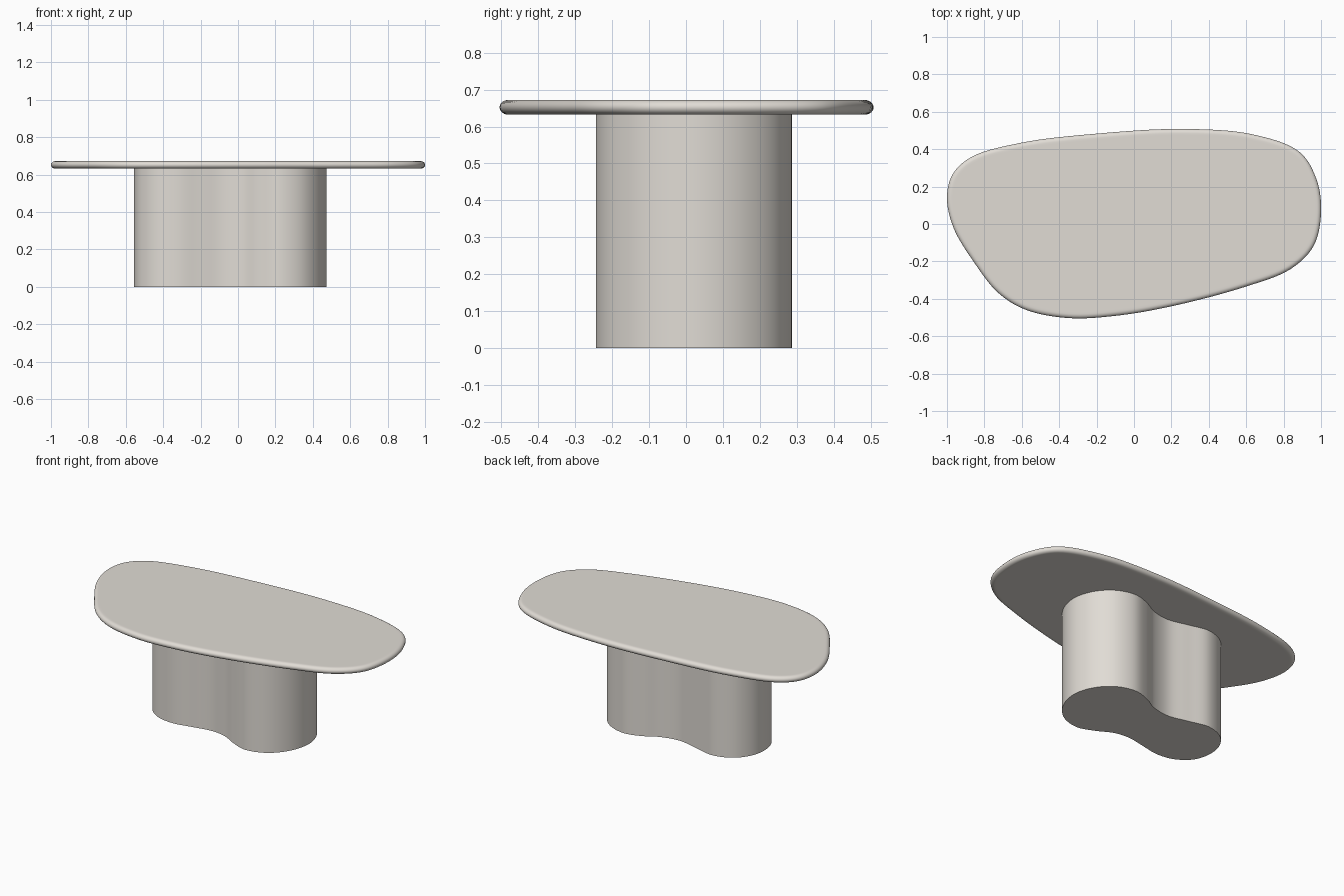
import bpy, bmesh, math
from mathutils import Vector

if "Cube" in bpy.data.objects:
    bpy.data.objects.remove(bpy.data.objects["Cube"])

stone = bpy.data.materials.new("warm_grey")
stone.diffuse_color = (0.75, 0.715, 0.665, 1)
stone.use_nodes = True
stone.node_tree.nodes["Principled BSDF"].inputs["Base Color"].default_value = stone.diffuse_color


def smooth_loop(pts, steps):
    """Closed Catmull-Rom curve through the points."""
    out, n = [], len(pts)
    for i in range(n):
        a, b, c, d = (Vector(pts[(i + k) % n]) for k in (-1, 0, 1, 2))
        # centripetal-style tangents keep uneven spacing smooth
        t0, t1, t2 = (max((q - p).length, 1e-6) ** 0.5 for p, q in ((a, b), (b, c), (c, d)))
        m1 = (c - b) + t1 * ((b - a) / t0 - (c - a) / (t0 + t1))
        m2 = (c - b) + t1 * ((d - c) / t2 - (d - b) / (t1 + t2))
        for s in range(steps):
            t = s / steps
            out.append((2*t**3 - 3*t*t + 1) * b + (t**3 - 2*t*t + t) * m1
                       + (3*t*t - 2*t**3) * c + (t**3 - t*t) * m2)
    return out


def loft(name, outline, profile):
    """Stack rings of the outline; profile is (inset, z) from bottom to top."""
    n = len(outline)
    normals = []
    for i in range(n):
        t = (outline[(i + 1) % n] - outline[i - 1]).normalized()
        normals.append(Vector((t.y, -t.x)))
    bm = bmesh.new()
    rings = [[bm.verts.new((*(p - nv * inset), z)) for p, nv in zip(outline, normals)]
             for inset, z in profile]
    for lo, hi in zip(rings, rings[1:]):
        for i in range(n):
            j = (i + 1) % n
            bm.faces.new((lo[i], lo[j], hi[j], hi[i]))
    caps = [bm.faces.new(rings[0][::-1]), bm.faces.new(rings[-1])]
    bm.normal_update()
    mesh = bpy.data.meshes.new(name)
    bm.to_mesh(mesh)
    bm.free()
    mesh.materials.append(stone)
    obj = bpy.data.objects.new(name, mesh)
    bpy.context.collection.objects.link(obj)
    bpy.ops.object.select_all(action='DESELECT')
    obj.select_set(True)
    bpy.context.view_layer.objects.active = obj
    bpy.ops.object.shade_smooth_by_angle(angle=math.radians(35))
    # flat caps stay perfectly flat-shaded
    for poly in mesh.polygons[-len(caps):]:
        poly.use_smooth = False
    return obj


# Pebble-shaped top with a rounded rim (counter-clockwise outline)
top_pts = [(1.0, 0.06), (0.977, 0.235), (0.885, 0.385), (0.63, 0.48), (0.25, 0.508),
           (-0.2, 0.483), (-0.6, 0.435), (-0.87, 0.358), (-0.97, 0.265), (-1.0, 0.14),
           (-0.965, -0.02), (-0.857, -0.202), (-0.727, -0.367), (-0.58, -0.458),
           (-0.35, -0.503), (-0.1, -0.491), (0.2, -0.44), (0.6, -0.334),
           (0.837, -0.241), (0.96, -0.118)]
Z0, Z1, INSET = 0.632, 0.672, 0.024
half = (Z1 - Z0) / 2
rim = []
for k in range(13):
    a = -math.pi / 2 + math.pi * k / 12
    rim.append((INSET * (1 - math.cos(a)), (Z0 + Z1) / 2 + half * math.sin(a)))
# thin flat border rings next to the caps
rim = [(INSET + 0.01, Z0)] + rim + [(INSET + 0.01, Z1)]
loft("table_top", smooth_loop(top_pts, 8), rim)

# Two-lobed pedestal
base_pts = [(0.473, 0.03), (0.439, 0.155), (0.352, 0.25), (0.23, 0.287), (0.12, 0.258),
            (0.03, 0.21), (-0.09, 0.188), (-0.22, 0.215), (-0.355, 0.242), (-0.473, 0.198),
            (-0.54, 0.11), (-0.557, 0.01), (-0.528, -0.095), (-0.44, -0.167),
            (-0.325, -0.187), (-0.2, -0.165), (-0.08, -0.145), (0.02, -0.16),
            (0.11, -0.207), (0.22, -0.244), (0.347, -0.207), (0.438, -0.105)]
loft("pedestal", smooth_loop(base_pts, 6), [(0, 0), (0, 0.64)])
